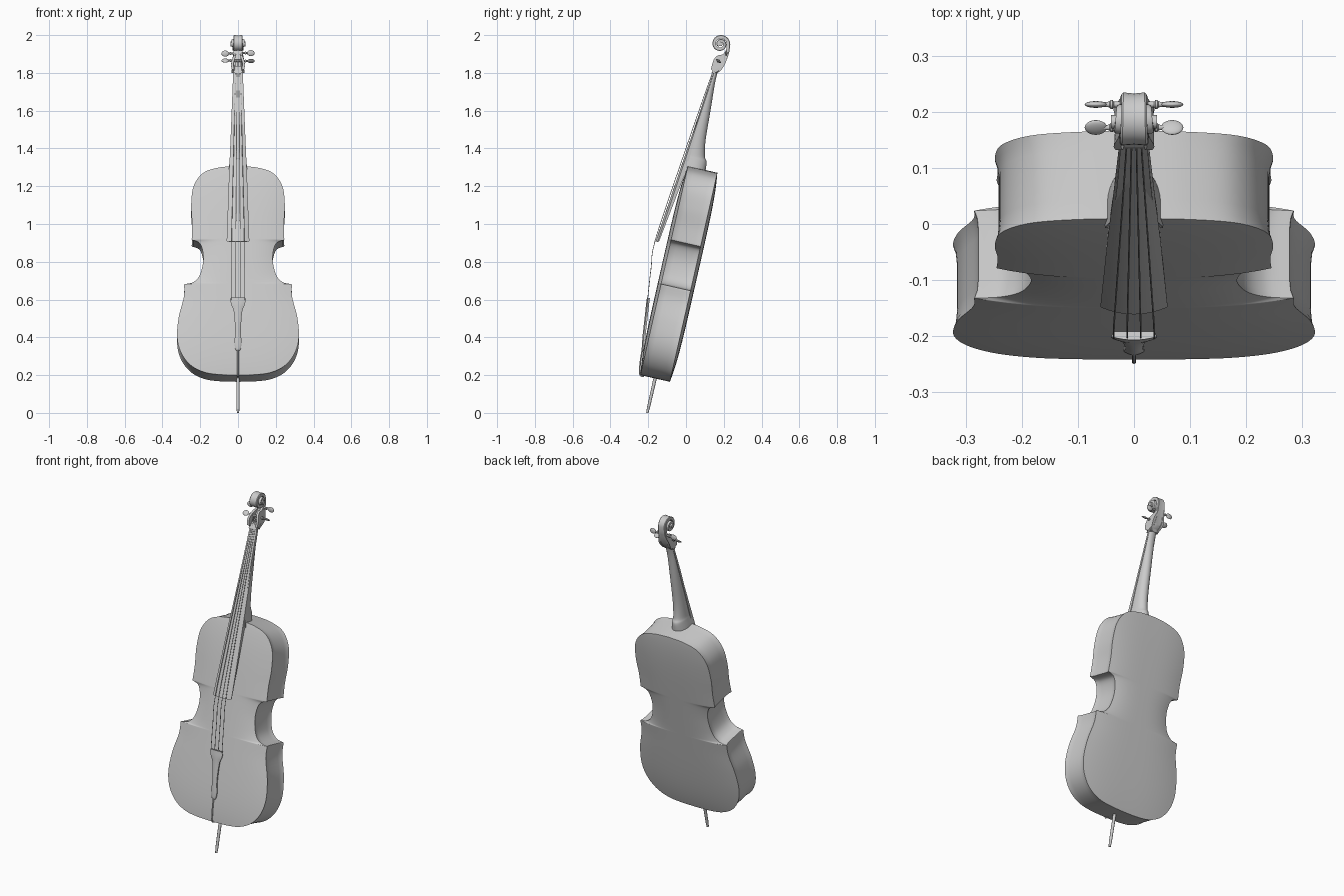
import bpy, bmesh, math
from mathutils import Vector, Matrix

if "Cube" in bpy.data.objects:
    bpy.data.objects.remove(bpy.data.objects["Cube"])

TILT = math.radians(12.8)
SN, CS = math.sin(TILT), math.cos(TILT)


def L(x, d, s):
    """Leaning frame: x across, d depth (back +), s along the instrument."""
    return Vector((x, -0.205 + s * SN + d * CS, s * CS - d * SN))


def spline(pts, n):
    """Catmull-Rom through the points."""
    P = [Vector(p) for p in pts]
    P = [P[0]] + P + [P[-1]]
    out = []
    for i in range(1, len(P) - 2):
        a, b, c, d = P[i - 1:i + 3]
        for k in range(n):
            t = k / n
            out.append(0.5 * (2 * b + (c - a) * t + (2 * a - 5 * b + 4 * c - d) * t * t
                              + (3 * b - a - 3 * c + d) * t ** 3))
    return out + [P[-1]]


def finish(name, bm, angle=35):
    bmesh.ops.recalc_face_normals(bm, faces=bm.faces)
    me = bpy.data.meshes.new(name)
    bm.to_mesh(me)
    bm.free()
    ob = bpy.data.objects.new(name, me)
    bpy.context.collection.objects.link(ob)
    bpy.ops.object.select_all(action='DESELECT')
    ob.select_set(True)
    bpy.context.view_layer.objects.active = ob
    bpy.ops.object.shade_smooth_by_angle(angle=math.radians(angle))
    return ob


def loft(name, rings, angle=35):
    bm = bmesh.new()
    R = [[bm.verts.new(p) for p in r] for r in rings]
    n = len(R[0])
    for a, b in zip(R, R[1:]):
        for i in range(n):
            bm.faces.new((a[i], a[(i + 1) % n], b[(i + 1) % n], b[i]))
    bm.faces.new(R[0])
    bm.faces.new(R[-1])
    return finish(name, bm, angle)


def tube(name, path, radii, sides=12):
    """Round section swept along a path."""
    rings = []
    for i, p in enumerate(path):
        t = (path[min(i + 1, len(path) - 1)] - path[max(i - 1, 0)]).normalized()
        ref = Vector((0, 1, 0)) if abs(t.x) > 0.7 else Vector((1, 0, 0))
        u = t.cross(ref).normalized()
        v = t.cross(u)
        rings.append([p + radii[i] * (u * math.cos(k * math.tau / sides) + v * math.sin(k * math.tau / sides))
                      for k in range(sides)])
    return loft(name, rings)


# body: outline half-widths (w, s) for lower bout, waist, upper bout
lower = [(.002, .187), (.1, .190), (.18, .203), (.25, .24), (.30, .305), (.322, .39),
         (.314, .5), (.287, .61), (.285, .679)]
waist = [(.284, .681), (.238, .691), (.203, .728), (.185, .80), (.187, .86), (.205, .905), (.244, .921)]
upper = [(.245, .924), (.243, 1.007), (.248, 1.11), (.235, 1.212), (.185, 1.284), (.10, 1.314), (.002, 1.322)]
outline = spline(lower, 7) + spline(waist, 7) + spline(upper, 7)
rings = []
N = 20
for w, s in outline:
    t = (s - .187) / (1.322 - .187)
    fade = 1 - abs(2 * t - 1) ** 5
    us = [-1 + 2 * k / N for k in range(N + 1)]
    arch = [.08 + .018 * fade * (1 - abs(u) ** 3) for u in us]
    front = [L(u * w, -a, s) for u, a in zip(us, arch)]
    back = [L(-u * w, a, s) for u, a in zip(us, arch)]
    rib = [(w - .007 * min(1, w / .1) * k, d) for k, d in ((.7, -.066), (1, -.045), (1, .045), (.7, .066))]
    rings.append(front + [L(x, d, s) for x, d in rib] + back + [L(-x, -d, s) for x, d in rib])
loft("body", rings)

# end pin
tube("end_pin", [L(0, 0, s) for s in (0, .03, .19, .2)], [.006, .008, .009, .009])


# fingerboard with a curved playing surface
def board_d(s):
    return -.158 + .101 * (s - .897) / .956


rings = []
for s, hw, low in ((.895, .055, -.146), (.90, .060, -.140), (1.283, .047, -.085), (1.5, .038, -.075), (1.85, .025, -.046)):
    top = [L(hw * u, board_d(s) + .012 * hw / .06 * u * u, s) for u in [k / 5 - 1 for k in range(11)]]
    rings.append(top + [L(hw * .97, low, s), L(-hw * .97, low, s)])
loft("fingerboard", rings)

# neck and heel (s, front, back, half width)
rings = []
for s, f, b, hw in spline([(1.29, -.09, .018, .052), (1.33, -.092, .016, .046), (1.366, -.095, .011, .040),
                           (1.393, -.095, -.004, .037), (1.48, -.09, -.019, .034), (1.634, -.08, -.028, .029),
                           (1.78, -.065, -.037, .025), (1.85, -.055, -.036, .024)], 5):
    rings.append([L(-hw, f, s), L(hw, f, s)] +
                 [L(hw * math.cos(a), f + (b - f) * (.35 + .65 * math.sin(a)), s)
                  for a in [math.pi * k / 14 for k in range(15)]])
loft("neck", rings)

# tailpiece (s, half width, front depth)
rings = []
for s, hw, d in spline([(.315, .006, -.100), (.325, .014, -.104), (.36, .019, -.110), (.42, .015, -.118),
                        (.52, .022, -.129), (.56, .036, -.134), (.585, .041, -.136), (.595, .040, -.137)], 5):
    rings.append([L(hw * u, d + .006 * u * u, s) for u in [k / 4 - 1 for k in range(9)]] +
                 [L(hw * .9, d + .016, s), L(-hw * .9, d + .016, s)])
loft("tailpiece", rings)

# tail cord from tailpiece to the bottom edge
tube("tail_cord", spline([L(0, -.1, .33), L(0, -.095, .25), L(0, -.083, .19), L(0, -.06, .184)], 4), [.004] * 13, 8)

# strings
for i, k in enumerate((-1.5, -.5, .5, 1.5)):
    pts = [L(k * .024, -.131, .583), L(k * .024, -.139, .65), L(k * .0238, -.151, .76),
           L(k * .023, board_d(.9) - .004, .9), L(k * .017, board_d(1.3) - .007, 1.3),
           L(k * .0085, board_d(1.85) - .003, 1.85), L(k * .008, -.04, 1.90)]
    path = spline(pts, 4)
    tube("string_%d" % (i + 1), path, [.0017] * len(path), 6)

# scroll: ribbon up the back of the pegbox that winds into a spiral (y, z, half thickness, half width)
sec = [tuple(v) for v in spline([(.152, 1.806), (.183, 1.828), (.206, 1.87), (.221, 1.915)], 5)]
ribbon = [(y, z, .009, .034 - .010 * i / (len(sec) - 1)) for i, (y, z) in enumerate(sec)]
for k in range(45):
    t = k / 44
    a = t * 1.65 * math.tau
    r = .043 - .033 * t
    ribbon.append((.182 + r * math.cos(a), 1.953 + r * math.sin(a), .0095 - .002 * t, .022 + .016 * t ** 1.3))
rings = []
for i, (y, z, h, w) in enumerate(ribbon):
    p, q = ribbon[max(i - 1, 0)], ribbon[min(i + 1, len(ribbon) - 1)]
    t = Vector((0, q[0] - p[0], q[1] - p[1])).normalized()
    n = Vector((0, t.z, -t.y))
    c = Vector((0, y, z))
    rings.append([c + n * h * b + Vector((w * a, 0, 0)) for a, b in
                  ((-1, -1), (1, -1), (1, .7), (.85, 1), (0, .8), (-.85, 1), (-1, .7))])
loft("scroll", rings)

# scroll eye
bm = bmesh.new()
bmesh.ops.create_cone(bm, cap_ends=True, segments=24, radius1=.012, radius2=.012, depth=.082,
                      matrix=Matrix.Translation((0, .182, 1.953)) @ Matrix.Rotation(math.pi / 2, 4, 'Y'))
finish("scroll_eye", bm)

# pegbox cheeks
side = spline([(.132, 1.818), (.168, 1.802), (.196, 1.828), (.215, 1.868), (.227, 1.912), (.212, 1.918),
               (.195, 1.898), (.168, 1.892), (.146, 1.868), (.132, 1.818)], 4)[:-1]


def cheek_w(z):
    t = max(0, min(1, (z - 1.80) / .115))
    return .026 + .012 * math.sin(math.pi * min(1, t * 1.25)) - .004 * t


for name, sx in (("left", -1), ("right", 1)):
    loft("pegbox_cheek_" + name, [[(sx * (cheek_w(z) - o), y, z) for y, z in side] for o in (.013, .002, 0)])

# pegbox floor joining the cheeks to the neck
loft("pegbox_base", [[(x, y, z) for y, z in ((.135, 1.80), (.168, 1.80), (.19, 1.83), (.155, 1.835))]
                     for x in (-.025, .025)])

# tuning pegs: shaft, collar and flat oval head
for i, (sx, y, z, rot) in enumerate(((-1, .213, 1.902, 0), (1, .213, 1.905, 0), (-1, .172, 1.865, .9), (1, .172, 1.863, .9))):
    tube("peg_shaft_%d" % (i + 1), [Vector((sx * x, y, z)) for x in (-.02, .036, .038, .042, .044, .06)],
         [.005, .005, .008, .008, .005, .004])
    bm = bmesh.new()
    bmesh.ops.create_uvsphere(bm, u_segments=20, v_segments=12, radius=1,
                              matrix=Matrix.Translation((sx * .068, y, z)) @ Matrix.Rotation(rot * sx, 4, 'X')
                              @ Matrix.Diagonal((.020, .006, .016, 1)))
    finish("peg_head_%d" % (i + 1), bm, 60)
